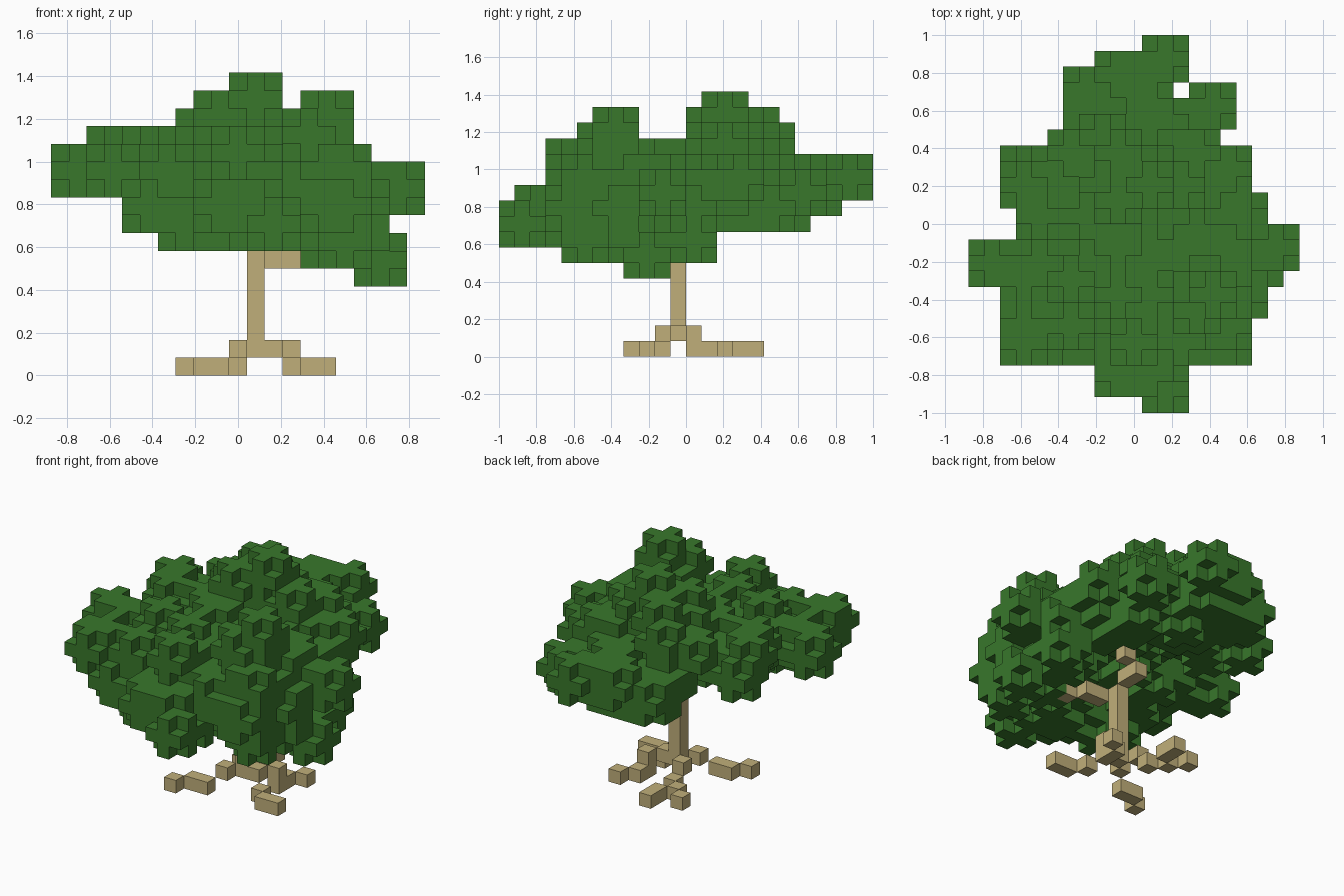
import bpy, bmesh, random
from itertools import product
from mathutils import Vector

random.seed(4)
cube = bpy.data.objects.get("Cube")
if cube:
    bpy.data.objects.remove(cube)

UNIT = 1 / 12                        # edge of one block
ORIGIN = Vector((-0.875, -1, 0))     # corner of block (0, 0, 0)


def material(name, rgb):
    mat = bpy.data.materials.new(name)
    mat.use_nodes = True
    mat.diffuse_color = (*rgb, 1)
    mat.node_tree.nodes["Principled BSDF"].inputs["Base Color"].default_value = (*rgb, 1)
    return mat


def block_object(name, cells, mat):
    """Outer skin of a set of unit blocks."""
    cells = set(cells)
    bm = bmesh.new()
    corners = {}

    def corner(point):
        if point not in corners:
            corners[point] = bm.verts.new(ORIGIN + Vector(point) * UNIT)
        return corners[point]

    for cell in sorted(cells):
        for axis, side in product(range(3), (0, 1)):
            beside = list(cell)
            beside[axis] += 2 * side - 1
            if tuple(beside) in cells:
                continue
            loop = []
            for a, b in ((0, 0), (1, 0), (1, 1), (0, 1)):
                point = list(cell)
                point[axis] += side
                point[(axis + 1) % 3] += a
                point[(axis + 2) % 3] += b
                loop.append(corner(tuple(point)))
            bm.faces.new(loop if side else loop[::-1])
    mesh = bpy.data.meshes.new(name)
    bm.to_mesh(mesh)
    bm.free()
    mesh.materials.append(mat)
    obj = bpy.data.objects.new(name, mesh)
    bpy.context.collection.objects.link(obj)


def outline(first, rows):
    """Cells of an outline: each row is one or more (start, stop) spans."""
    return {(n, row) for row, spans in enumerate(rows, first)
            for span in spans for n in range(*span)}


# Canopy outlines: width by height, depth by height, width by depth
front = outline(5, [
    [(17, 20)], [(14, 20)], [(6, 20)], [(4, 19)], [(4, 21)], [(0, 21)], [(0, 21)],
    [(0, 18)], [(2, 17)], [(7, 17)], [(8, 13), (14, 17)], [(10, 13)]])
side = outline(5, [
    [(8, 11)], [(4, 14)], [(0, 14)], [(0, 20)], [(0, 22)], [(1, 24)], [(3, 24)],
    [(3, 24)], [(3, 19)], [(5, 9), (12, 19)], [(6, 9), (12, 18)], [(13, 16)]])
tip, end, mid = [(11, 14)], [(8, 14)], [(2, 18)]
top = outline(0, [tip, end, end] + [mid] * 3 + [[(2, 19)]] * 2 + [[(0, 20)]]
              + [[(0, 21)]] * 2 + [[(4, 21)]] + [[(3, 19)]] * 2 + [mid] * 3
              + [[(5, 16)]] + [[(6, 17)]] * 2 + [[(6, 13), (14, 17)], [(6, 14)], end, tip])

# A leaf tuft is a three-block cube without its corners
TUFT = [d for d in product((-1, 0, 1), repeat=3) if 0 in d]


def tuft(center):
    return [tuple(c + d for c, d in zip(center, step)) for step in TUFT]


def fits(center):
    return all((x, z) in front and (y, z) in side and (x, y) in top
               for x, y, z in tuft(center))


# Rounded clumps of foliage: centre and radii in blocks
clumps = [
    ((5.5, 6, 10.4), (4.5, 4, 1.5)),     # front right
    ((6, 14, 11.5), (4, 3.5, 1.4)),      # back right
    ((10, 15, 12.5), (3.5, 3.5, 2.2)),   # peak
    ((14, 15, 11), (3.5, 4, 1.8)),       # back left
    ((15.5, 8, 9), (4, 5, 2.7)),         # front left
    ((14, 7, 12), (1.6, 1.6, 2)),        # front left peak
    ((11, 4, 9), (4.5, 4, 2)),           # front
    ((11, 19, 10.5), (4, 4, 1.2)),       # back
    ((8.5, 9, 11), (4, 4, 1.5)),         # middle
]
clearing = ((12.5, 12, 6), (3.2, 3, 3))  # open space around the branches


def distance(center, clump):
    return sum(((c - m) / r) ** 2 for c, m, r in zip(center, *clump))


def reach(center):
    return min(distance(center, clump) for clump in clumps)


def shadows(cells):
    return {mark for x, y, z in cells
            for mark in (("f", x, z), ("s", y, z), ("t", x, y))}


# Outermost tufts
leaves = set()
for center in [(11, 14, 15), (15, 7, 14), (14, 6, 13), (9, 16, 14), (8, 17, 13),
               (1, 9, 11), (19, 10, 10), (12, 1, 8), (12, 22, 11), (18, 9, 6),
               (15, 19, 10), (16, 5, 7), (3, 14, 12), (4, 12, 12), (3, 4, 11),
               (5, 4, 9), (7, 4, 8), (10, 4, 12), (9, 7, 12), (17, 12, 7)]:
    leaves.update(tuft(center))

# Scattered tufts that fill the clumps
centers = sorted((c for c in product(range(21), range(24), range(5, 17))
                  if fits(c) and distance(c, clearing) > 1), key=reach)
for center in centers:
    if reach(center) <= 1 and random.random() < 0.15:
        leaves.update(tuft(center))

# Extra tufts wherever the outline is still open
covered = shadows(leaves)
for center in centers:
    cells = tuft(center)
    if not shadows(cells) <= covered:
        leaves.update(cells)
        covered |= shadows(cells)

# Trunk with branches that rise into the canopy
trunk = {(11, 11, z) for z in range(1, 7)}
branches = {(12, 10, 6), (13, 10, 6), (14, 9, 6), (15, 8, 7),
            (11, 12, 7), (11, 13, 7), (12, 13, 8), (12, 13, 9), (10, 16, 10)}

# Four stepped roots
roots = {
    "root_front_right": [(10, 10, 1), (9, 9, 0), (8, 9, 0), (7, 8, 0)],
    "root_front_left": [(12, 11, 1), (13, 10, 0), (14, 9, 0), (15, 9, 0)],
    "root_back_right": [(10, 12, 1), (10, 13, 0), (9, 14, 0), (8, 15, 0),
                        (10, 15, 0), (10, 16, 0)],
    "root_back_left": [(13, 12, 1), (13, 12, 0), (13, 13, 0), (14, 14, 0)],
}

green = material("leaf green", (0.04, 0.185, 0.024))
bark = material("tan bark", (0.53, 0.43, 0.195))
block_object("canopy", leaves - trunk - branches, green)
block_object("trunk", trunk | branches, bark)
for name, cells in roots.items():
    block_object(name, cells, bark)
